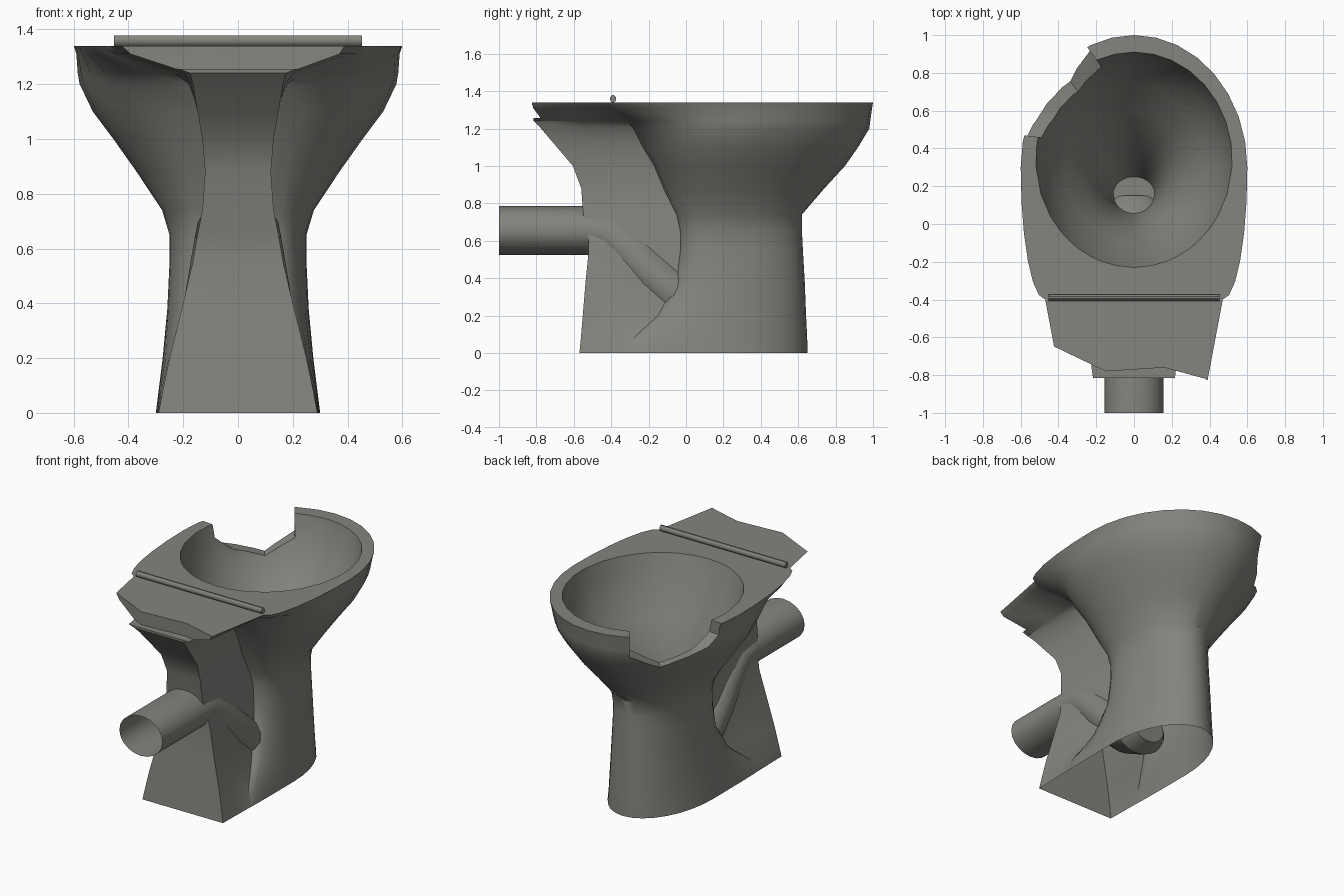
import bpy, bmesh, math
from mathutils import Vector

if "Cube" in bpy.data.objects:
    bpy.data.objects.remove(bpy.data.objects["Cube"])

mat = bpy.data.materials.new("grey ceramic")
mat.diffuse_color = (0.23, 0.23, 0.21, 1)
mat.use_nodes = True
mat.node_tree.nodes["Principled BSDF"].inputs["Base Color"].default_value = mat.diffuse_color


def make(name, bm):
    bmesh.ops.recalc_face_normals(bm, faces=bm.faces)
    me = bpy.data.meshes.new(name)
    bm.to_mesh(me)
    bm.free()
    ob = bpy.data.objects.new(name, me)
    bpy.context.collection.objects.link(ob)
    me.materials.append(mat)
    return ob


def activate(ob):
    bpy.ops.object.select_all(action='DESELECT')
    ob.select_set(True)
    bpy.context.view_layer.objects.active = ob


def smooth(ob, deg=38):
    activate(ob)
    bpy.ops.object.shade_smooth_by_angle(angle=math.radians(deg))


def loft(rings, cap_start=False, cap_end=False):
    bm = bmesh.new()
    vs = [[bm.verts.new(p) for p in r] for r in rings]
    n = len(rings[0])
    for a, b in zip(vs, vs[1:]):
        for i in range(n):
            j = (i + 1) % n
            bm.faces.new((a[i], a[j], b[j], b[i]))
    if cap_start:
        bm.faces.new(vs[0])
    if cap_end:
        bm.faces.new(vs[-1])
    return bm


def section(z, yf, rx, yc, ww, yw, wb, yb):
    """Round front, pinched waist, straight-backed neck."""
    h = []
    for i in range(9):
        t = math.pi / 2 * i / 8
        h.append((rx * math.sin(t), yc + (yf - yc) * math.cos(t)))
    for i in range(1, 7):
        t = math.pi / 2 * i / 6
        h.append((ww + (rx - ww) * math.cos(t), yc - (yc - yw) * math.sin(t)))
    h += [((ww + wb) / 2, (yw + yb) / 2), (wb, yb), (wb / 2, yb), (0, yb)]
    h += [(-x, y) for x, y in h[-2:0:-1]]
    return [(x, y, z) for x, y in h]


# outer shell levels: z, front, half width, widest y, waist width, waist y, back width, back y
levels = [
    (0.00, .65, .300, .15, .295, -.30, .290, -.570),
    (0.08, .648, .290, .15, .270, -.28, .275, -.562),
    (0.20, .642, .275, .18, .200, -.15, .250, -.552),
    (0.38, .635, .258, .20, .150, -.05, .205, -.537),
    (0.55, .625, .250, .20, .135, -.03, .165, -.520),
    (0.65, .620, .250, .20, .130, -.03, .148, -.525),
    (0.74, .620, .277, .20, .120, -.05, .130, -.550),
    (0.88, .740, .370, .20, .115, -.12, .120, -.560),
    (1.00, .850, .455, .20, .120, -.17, .130, -.605),
    (1.10, .920, .530, .22, .135, -.23, .148, -.690),
    (1.20, .980, .578, .25, .180, -.28, .165, -.775),
    (1.24, .985, .585, .27, .230, -.32, .175, -.815),
    (1.31, .995, .590, .30, .430, -.40, .370, -.820),
    (1.34, 1.00, .600, .30, .470, -.40, .390, -.825),
]
rings = [section(*l) for l in levels]

# bowl interior: z, half width, front, back
top = rings[-1]
angles = [math.atan2(x, y - .34) for x, y, z in top]
for z, rx, yf, yb in [(1.34, .52, .91, -.23), (1.25, .50, .89, -.20), (1.10, .455, .82, -.14),
                      (.98, .37, .74, -.09), (.84, .27, .60, -.03), (.70, .19, .48, .01),
                      (.45, .13, .31, .05), (.30, .11, .25, .07)]:
    c, ry = (yf + yb) / 2, (yf - yb) / 2
    ring = []
    for a in angles:
        s, k = math.sin(a), math.cos(a)
        r = 1 / math.sqrt((s / rx) ** 2 + (k / ry) ** 2)
        ring.append((r * s, c + r * k, z))
    rings.append(ring)
body = make("bowl_and_pedestal", loft(rings, True, True))

# broken rim notch cutter
bm = bmesh.new()
for (x, y), low in [((-.75, .49), 1.26), ((-.42, .45), 1.26), ((-.60, 1.1), 1.10),
                    ((-.22, .60), 1.10), ((-.33, 1.05), 1.20), ((-.15, .80), 1.20)]:
    bm.verts.new((x, y, low))
    bm.verts.new((x, y, 1.5))
bmesh.ops.convex_hull(bm, input=bm.verts)
notch = make("notch_cutter", bm)

# chipped back edge cutter
edge = [(-.75, -.49), (-.42, -.65), (-.15, -.78), (.16, -.76), (.38, -.82), (.38, -1.1), (-.75, -1.1)]
chip = make("chip_cutter", loft([[(x, y, z) for x, y in edge] for z in (1.255, 1.5)], True, True))

for cutter in (notch, chip):
    cutter.hide_render = True
    m = body.modifiers.new("cut", 'BOOLEAN')
    m.operation = 'DIFFERENCE'
    m.solver = 'EXACT'
    m.object = cutter
    activate(body)
    bpy.ops.object.modifier_apply(modifier=m.name)
for cutter in (notch, chip):
    bpy.data.objects.remove(cutter)

# open underside
bm = bmesh.new()
bm.from_mesh(body.data)
bmesh.ops.delete(bm, geom=[f for f in bm.faces if all(v.co.z < .001 for v in f.verts)],
                 context='FACES_ONLY')
bm.to_mesh(body.data)
bm.free()
smooth(body)

# outlet pipe running into the trap bulge: y, z, half width, half height
path = [(-1.0, .655, .155, .130), (-.52, .655, .155, .130), (-.42, .64, .158, .135),
        (-.30, .54, .175, .145), (-.18, .42, .195, .150), (-.05, .30, .205, .150),
        (.06, .24, .190, .140), (.14, .23, .12, .09)]
rings = []
for i, (y, z, rx, rz) in enumerate(path):
    a, b = path[max(i - 1, 0)], path[min(i + 1, len(path) - 1)]
    d = Vector((0, b[0] - a[0], b[1] - a[1])).normalized()
    if i < 2:
        d = Vector((0, 1, 0))
    up = Vector((0, -d.z, d.y))
    rings.append([Vector((rx * math.cos(t), y, z)) + up * (rz * math.sin(t))
                  for t in [2 * math.pi * k / 20 for k in range(20)]])
smooth(make("outlet_pipe_and_trap", loft(rings, False, True)))

# hinge rod for the seat
rod = [[(x, -.39 + .017 * math.cos(t), 1.359 + .02 * math.sin(t))
        for t in [2 * math.pi * k / 10 for k in range(10)]] for x in (-.453, .453)]
smooth(make("hinge_rod", loft(rod, True, True)))
